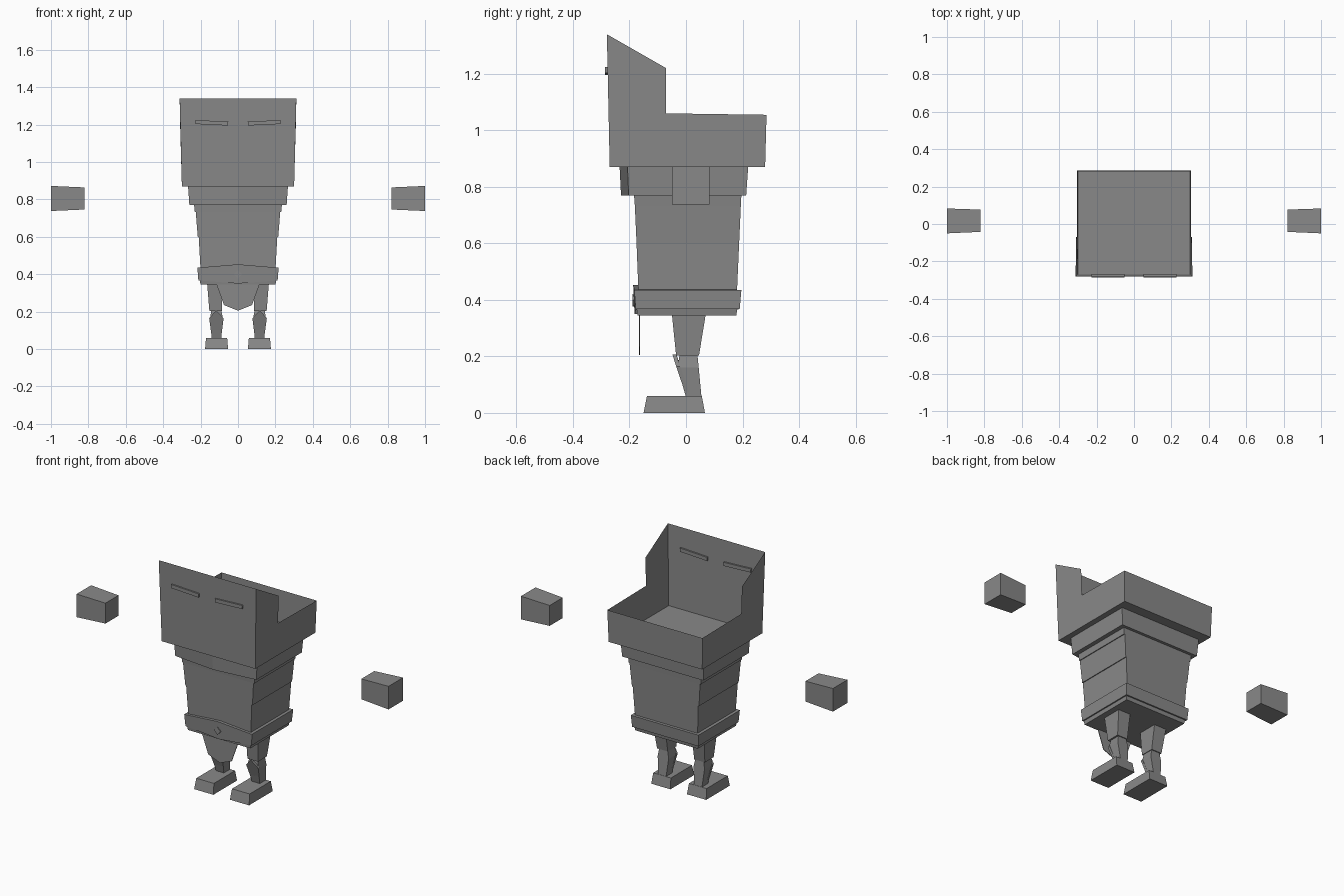
import bpy, bmesh

if "Cube" in bpy.data.objects:
    bpy.data.objects.remove(bpy.data.objects["Cube"])

grey = bpy.data.materials.new("plain grey")
grey.diffuse_color = (0.25, 0.25, 0.25, 1)
grey.use_nodes = True
grey.node_tree.nodes["Principled BSDF"].inputs["Base Color"].default_value = grey.diffuse_color


def make(name, verts, faces, closed=True):
    bm = bmesh.new()
    vs = [bm.verts.new(v) for v in verts]
    for f in faces:
        bm.faces.new([vs[i] for i in f])
    if closed:
        bmesh.ops.recalc_face_normals(bm, faces=bm.faces)
    me = bpy.data.meshes.new(name)
    bm.to_mesh(me)
    bm.free()
    me.materials.append(grey)
    ob = bpy.data.objects.new(name, me)
    bpy.context.collection.objects.link(ob)
    return ob


def loft(name, rings):
    """Skin a stack of equal-sized rings and cap both ends."""
    n = len(rings[0])
    faces = [tuple(range(n)), tuple(range((len(rings) - 1) * n, len(rings) * n))]
    for k in range(len(rings) - 1):
        for i in range(n):
            j = (i + 1) % n
            faces.append((k * n + i, k * n + j, (k + 1) * n + j, (k + 1) * n + i))
    return make(name, [p for r in rings for p in r], faces)


def rect(x0, x1, y0, y1, z):
    return [(x0, y0, z), (x1, y0, z), (x1, y1, z), (x0, y1, z)]


def wedge(w, y_mid, y_side, y_back, z_side, z_mid):
    """Ring with a pointed front edge."""
    return [(-w, y_side, z_side), (0, y_mid, z_mid), (w, y_side, z_side),
            (w, y_back, z_side), (-w, y_back, z_side)]


# head: open-topped shell with a tall front and a stepped side
side = [(-0.27, 0.87, 0.30), (0.28, 0.87, 0.30), (0.285, 1.055, 0.305),
        (-0.07, 1.06, 0.305), (-0.07, 1.22, 0.31), (-0.28, 1.34, 0.312)]
verts = [(s * w, y, z) for s in (-1, 1) for y, z, w in side]
make("head_shell", verts, [(0, 5, 4, 3, 2, 1), (6, 7, 8, 9, 10, 11),
                           (0, 6, 11, 5), (1, 2, 8, 7), (0, 1, 7, 6)], False)

# collar with a pointed front
loft("collar", [wedge(0.26, -0.23, -0.203, 0.213, 0.77, 0.77),
                wedge(0.267, -0.235, -0.207, 0.22, 0.87, 0.87)])

# torso in three stacked bands
loft("upper_torso", [rect(-0.231, 0.231, -0.181, 0.194, 0.733),
                     rect(-0.235, 0.235, -0.184, 0.196, 0.772)])
loft("middle_torso", [rect(-0.215, 0.215, -0.175, 0.188, 0.6),
                      rect(-0.226, 0.226, -0.181, 0.194, 0.733)])
loft("lower_torso", [rect(-0.20, 0.20, -0.168, 0.18, 0.42),
                     rect(-0.21, 0.21, -0.175, 0.188, 0.6)])
loft("hip_block", [rect(-0.2, 0.2, -0.172, 0.178, 0.345),
                   rect(-0.205, 0.205, -0.175, 0.182, 0.37)])

# belt with its buckle
loft("belt", [wedge(0.212, -0.182, -0.178, 0.19, 0.367, 0.35),
              wedge(0.217, -0.187, -0.183, 0.196, 0.435, 0.453)])
buckle = [(0, 0.377), (0.022, 0.4), (0, 0.42), (-0.022, 0.4)]
loft("belt_buckle", [[(x, y, z) for x, z in buckle] for y in (-0.18, -0.19)])

# hanging front flap
flap = [(-0.12, 0.36), (-0.075, 0.235), (0, 0.205), (0.075, 0.235), (0.12, 0.36)]
loft("front_flap", [[(x, y, z) for x, z in flap] for y in (-0.166, -0.162)])

for s, label in ((-1, "left"), (1, "right")):
    def box(x0, x1, y0, y1, z):
        return rect(s * x0, s * x1, y0, y1, z)

    # eye slit passing through the front wall
    eye = [(0.053, 1.195), (0.226, 1.203), (0.228, 1.224), (0.052, 1.216)]
    loft(label + "_eye", [[(s * x, y, z) for x, z in eye] for y in (-0.286, -0.268)])

    # floating hand
    loft(label + "_hand", [
        [(s * x, y0, z0), (s * x, y1, z0), (s * x, y1, z1), (s * x, y0, z1)]
        for x, y0, y1, z0, z1 in ((0.82, -0.042, 0.077, 0.746, 0.864),
                                  (1.0, -0.05, 0.083, 0.738, 0.872))])

    # leg parts
    loft(label + "_thigh", [box(0.085, 0.153, -0.035, 0.046, 0.203),
                            box(0.085, 0.165, -0.05, 0.07, 0.35)])
    loft(label + "_shin", [box(0.09, 0.14, 0.0, 0.055, 0.055),
                           box(0.08, 0.15, -0.03, 0.045, 0.16),
                           box(0.09, 0.142, -0.022, 0.04, 0.21)])
    knee = [(0.09, 0.003, 0.06), (0.14, 0.003, 0.06), (0.154, -0.033, 0.165),
            (0.116, -0.046, 0.207), (0.077, -0.033, 0.165)]
    loft(label + "_knee_guard", [[(s * x, y + d, z) for x, y, z in knee]
                                 for d in (-0.002, 0.012)])
    loft(label + "_foot", [box(0.053, 0.176, -0.15, 0.067, 0),
                           box(0.058, 0.171, -0.138, 0.056, 0.06)])
